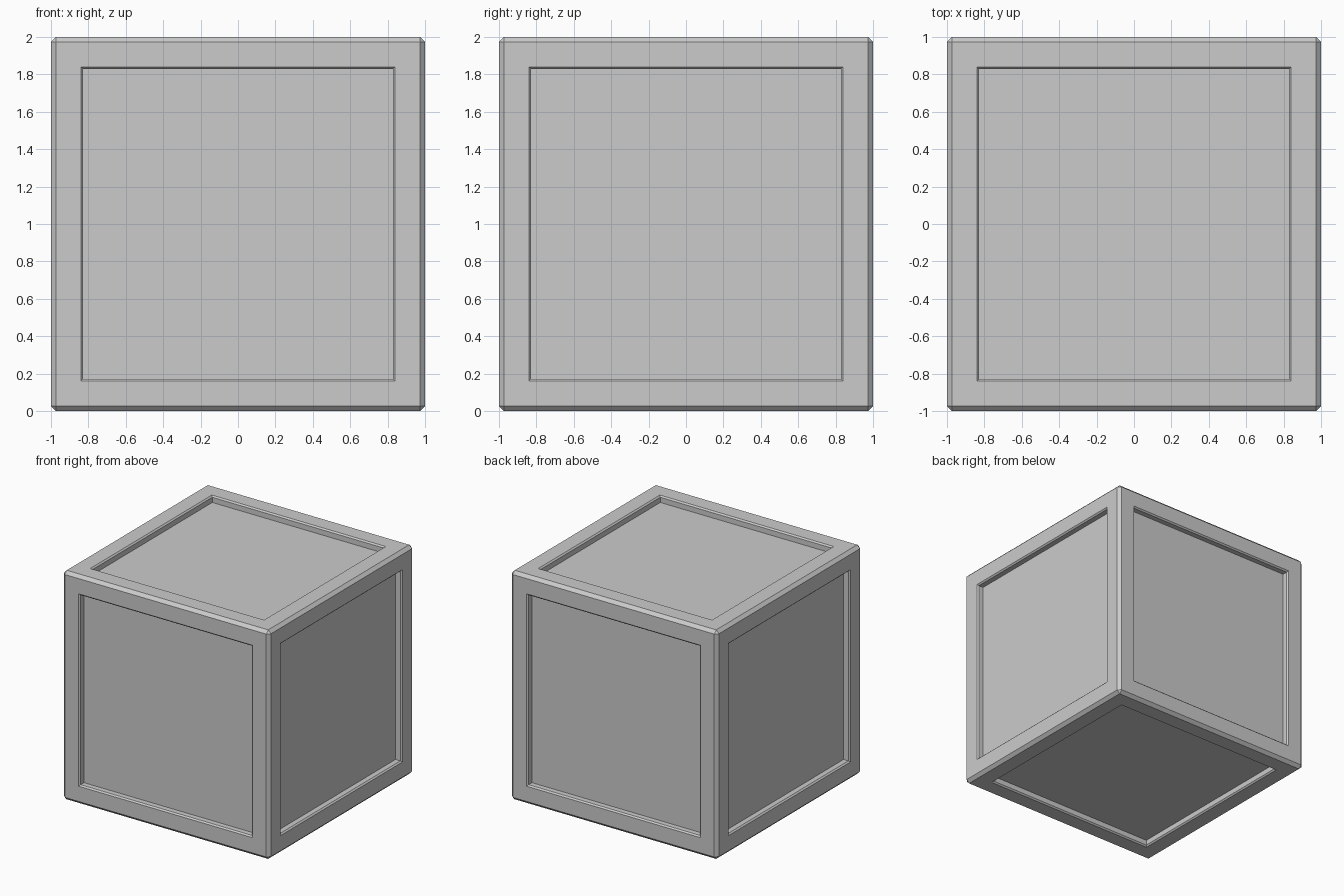
import bpy, bmesh
from mathutils import Matrix

if "Cube" in bpy.data.objects:
    bpy.data.objects.remove(bpy.data.objects["Cube"])

CHAMFER = 0.027
# (inset, depth) steps: flat frame, bevelled rim, recess wall
STEPS = [(1 - CHAMFER - 0.84, 0.0), (0.012, -0.012), (0.0005, -0.045)]

# crate body: chamfered cube
bm = bmesh.new()
bmesh.ops.create_cube(bm, size=2, matrix=Matrix.Translation((0, 0, 1)))
bmesh.ops.bevel(bm, geom=bm.edges[:], offset=CHAMFER, offset_type='OFFSET',
                segments=1, profile=0.5, affect='EDGES')
bm.normal_update()

# sunken panel on all six sides
panels = [f for f in bm.faces if f.calc_area() > 1]
for inset, depth in STEPS:
    bmesh.ops.inset_individual(bm, faces=panels, thickness=inset,
                               depth=depth, use_even_offset=True)
    bm.normal_update()

mesh = bpy.data.meshes.new("panelled_crate")
bm.to_mesh(mesh)
bm.free()
crate = bpy.data.objects.new("panelled_crate", mesh)
bpy.context.collection.objects.link(crate)
